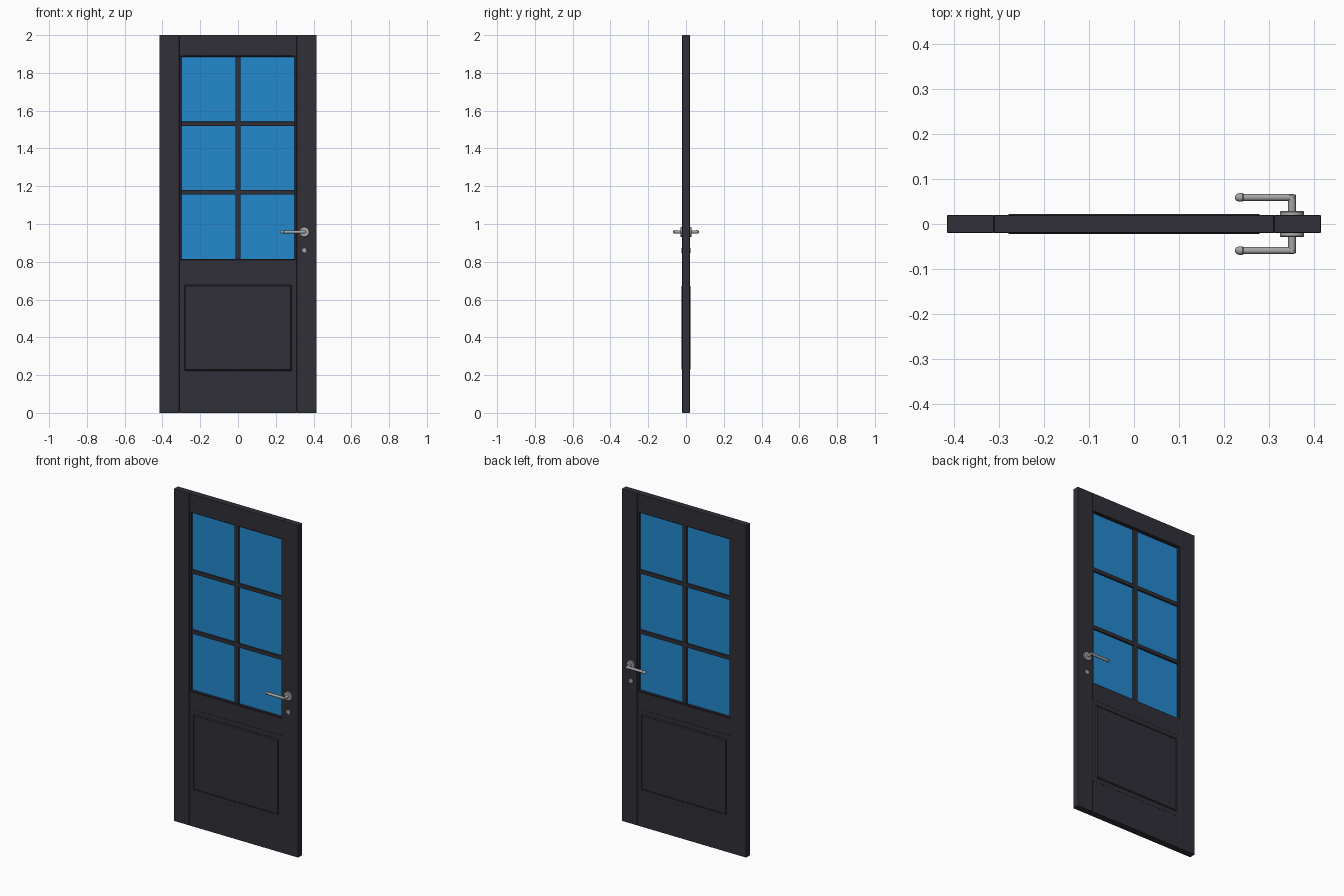
import bpy, bmesh, math
from mathutils import Vector, Matrix

if "Cube" in bpy.data.objects:
    bpy.data.objects.remove(bpy.data.objects["Cube"])


def material(name, rgb):
    m = bpy.data.materials.new(name)
    m.diffuse_color = (*rgb, 1)
    m.use_nodes = True
    m.node_tree.nodes["Principled BSDF"].inputs["Base Color"].default_value = m.diffuse_color
    return m


DARK = material("dark_paint", (0.029, 0.029, 0.039))
BLUE = material("blue_glass", (0.017, 0.25, 0.62))
METAL = material("brushed_metal", (0.38, 0.38, 0.39))


def finish(name, bm, mat, smooth=False):
    bmesh.ops.recalc_face_normals(bm, faces=bm.faces)
    me = bpy.data.meshes.new(name)
    bm.to_mesh(me)
    bm.free()
    me.materials.append(mat)
    ob = bpy.data.objects.new(name, me)
    bpy.context.collection.objects.link(ob)
    if smooth:
        bpy.ops.object.select_all(action='DESELECT')
        ob.select_set(True)
        bpy.context.view_layer.objects.active = ob
        bpy.ops.object.shade_smooth_by_angle(angle=math.radians(35))
    return ob


def box_bm(x0, x1, z0, z1, half):
    """Box spanning x0..x1, z0..z1, symmetric in y."""
    bm = bmesh.new()
    bmesh.ops.create_cube(bm, size=1)
    bmesh.ops.scale(bm, vec=(x1 - x0, 2 * half, z1 - z0), verts=bm.verts)
    bmesh.ops.translate(bm, vec=((x0 + x1) / 2, 0, (z0 + z1) / 2), verts=bm.verts)
    return bm


def board(name, x0, x1, z0, z1, half=0.02, mat=DARK, bevel=0.002):
    bm = box_bm(x0, x1, z0, z1, half)
    if bevel:
        bmesh.ops.bevel(bm, geom=bm.edges[:], offset=bevel, segments=2,
                        profile=0.5, affect='EDGES')
    return finish(name, bm, mat)


def lathe(name, profile, origin, axis, mat=METAL, sides=24):
    """Revolve (radius, distance) points around an axis through origin."""
    bm = bmesh.new()
    vs = [bm.verts.new((r, 0, d)) for r, d in profile]
    es = [bm.edges.new(p) for p in zip(vs, vs[1:])]
    bmesh.ops.spin(bm, geom=vs + es, cent=(0, 0, 0), axis=(0, 0, 1),
                   angle=2 * math.pi, steps=sides)
    bmesh.ops.remove_doubles(bm, verts=bm.verts, dist=1e-5)
    rot = Vector((0, 0, 1)).rotation_difference(Vector(axis)).to_matrix().to_4x4()
    bm.transform(Matrix.Translation(origin) @ rot)
    return finish(name, bm, mat, True)


W, S = 0.415, 0.311          # half width of door, inner edge of stiles
GX, GZ0, GZ1 = 0.30, 0.815, 1.885   # glass opening
R0, R1 = 0.196, 0.705        # lower panel limits

# Stiles and rails
board("left_stile", -W, -S, 0, 2)
board("right_stile", S, W, 0, 2)
board("bottom_rail", -S, S, 0, R0)
board("middle_rail", -S, S, R1, GZ0 - 0.006)
board("top_rail", -S, S, GZ1 + 0.006, 2)

# Lower panel with a raised field on both sides
bm = box_bm(-S, S, R0, R1, 0.0195)
bm.normal_update()
for sign in (-1, 1):
    face = [f for f in bm.faces if f.normal.y * sign > 0.9]
    bmesh.ops.inset_region(bm, faces=face, thickness=0.038, depth=0)
    bmesh.ops.inset_region(bm, faces=face, thickness=0.003, depth=-0.003)
    bmesh.ops.inset_region(bm, faces=face, thickness=0.006, depth=0.006)
finish("lower_panel", bm, DARK)

# Glass bead around the opening
for side, s in (("left", -1), ("right", 1)):
    a, b = sorted((s * GX, s * S))
    board(side + "_glass_bead", a, b, GZ0 - 0.006, GZ1 + 0.006, 0.016)
board("lower_glass_bead", -GX, GX, GZ0 - 0.006, GZ0, 0.016)
board("upper_glass_bead", -GX, GX, GZ1, GZ1 + 0.006, 0.016)

# Glazing bars and glass
board("glass", -GX - 0.003, GX + 0.003, GZ0 - 0.003, GZ1 + 0.003, 0.004, BLUE, 0)
board("vertical_glazing_bar", -0.013, 0.013, GZ0, GZ1, 0.014)
for i, z in enumerate((1.168, 1.53)):
    board(f"horizontal_glazing_bar_{i + 1}", -GX, GX, z - 0.0115, z + 0.0115, 0.014)

# Handle set and lock on each face
HX, HZ = 0.351, 0.958
for side, s in (("front", -1), ("back", 1)):
    out = (0, s, 0)
    lathe(side + "_handle_rose",
          [(0, 0.018), (0.027, 0.018), (0.027, 0.027), (0.025, 0.029), (0, 0.029)],
          (HX, 0, HZ), out)
    lathe(side + "_handle_neck",
          [(0, 0.028), (0.0085, 0.028), (0.0085, 0.064), (0.0065, 0.066), (0, 0.066)],
          (HX, 0, HZ), out, sides=16)
    lathe(side + "_lever",
          [(0, -0.004), (0.008, -0.004), (0.008, 0.108), (0.0095, 0.110),
           (0.0095, 0.117), (0.0075, 0.123), (0.004, 0.126), (0, 0.127)],
          (HX, s * 0.059, HZ), (-1, 0, 0), sides=16)
    lathe(side + "_lock_plate",
          [(0, 0.018), (0.014, 0.018), (0.014, 0.0215), (0.0125, 0.023), (0, 0.023)],
          (HX, 0, 0.86), out)
